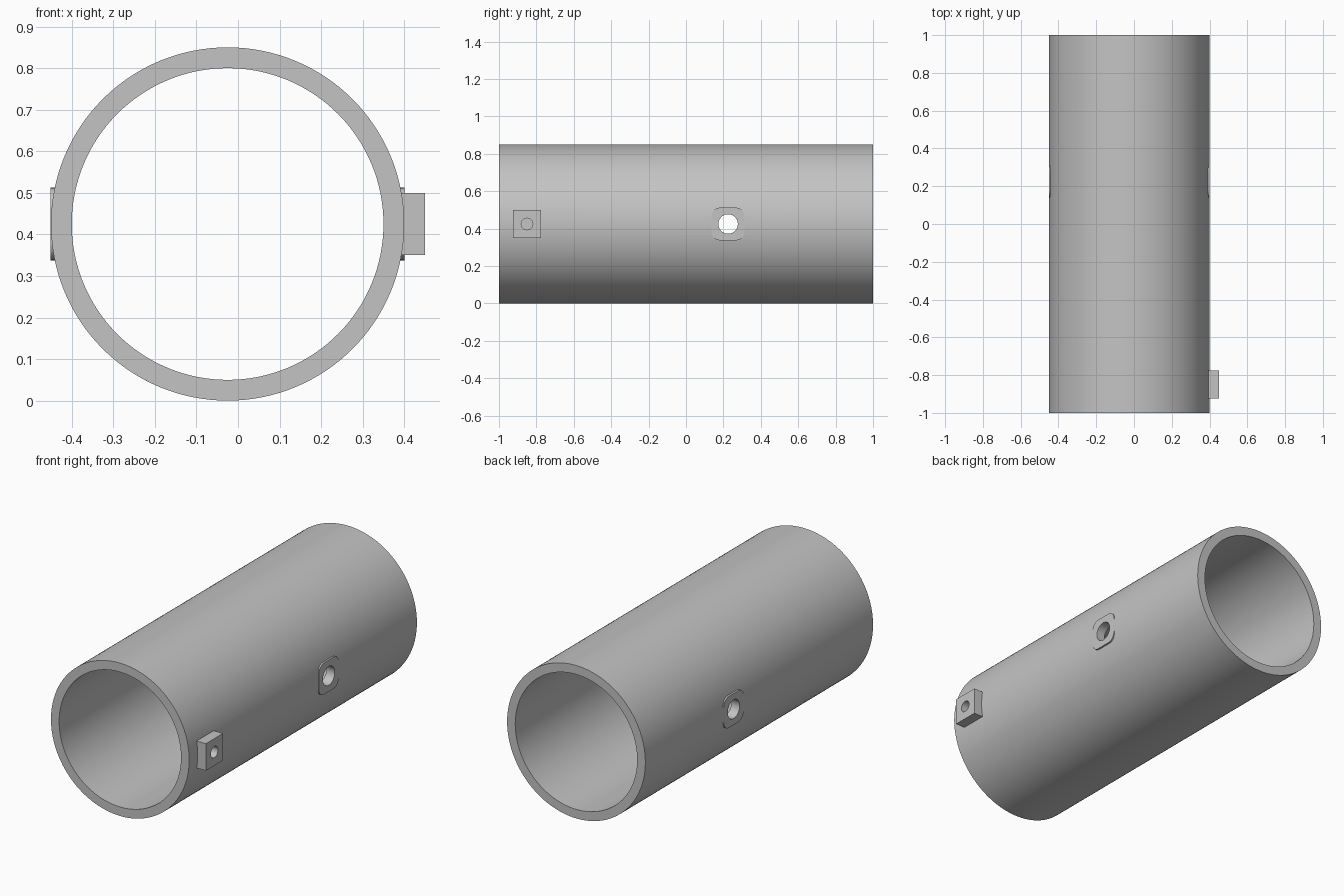
import bpy, bmesh, math
from mathutils import Matrix, Vector

if "Cube" in bpy.data.objects:
    bpy.data.objects.remove(bpy.data.objects["Cube"])

CX, CZ = -0.025, 0.425          # tube axis
OUTER, INNER = 0.425, 0.375
PAD_Y, LUG_Y = 0.225, -0.85

grey = bpy.data.materials.new("plain grey")
grey.use_nodes = True
colour = (0.55, 0.55, 0.55, 1)
grey.diffuse_color = colour
grey.node_tree.nodes["Principled BSDF"].inputs["Base Color"].default_value = colour


def finish(name, bm):
    bmesh.ops.recalc_face_normals(bm, faces=bm.faces[:])
    mesh = bpy.data.meshes.new(name)
    bm.to_mesh(mesh)
    bm.free()
    mesh.materials.append(grey)
    obj = bpy.data.objects.new(name, mesh)
    bpy.context.collection.objects.link(obj)
    return obj


def cylinder(name, radius, start, end, axis, segments):
    """Closed cylinder along x or y between two points on that axis."""
    start, end = Vector(start), Vector(end)
    turn = Matrix.Rotation(math.pi / 2, 4, "Y" if axis == "x" else "X")
    bm = bmesh.new()
    bmesh.ops.create_cone(bm, cap_ends=True, segments=segments, radius1=radius,
                          radius2=radius, depth=(end - start).length,
                          matrix=Matrix.Translation((start + end) / 2) @ turn)
    return finish(name, bm)


def block(name, low, high, corner=0.0):
    """Box with optional rounding of the edges that run along x."""
    low, high = Vector(low), Vector(high)
    bm = bmesh.new()
    bmesh.ops.create_cube(bm, size=1, matrix=Matrix.Translation((low + high) / 2)
                          @ Matrix.Diagonal((*(high - low), 1)))
    if corner:
        edges = [e for e in bm.edges if abs(e.verts[0].co.x - e.verts[1].co.x) > 0.001]
        bmesh.ops.bevel(bm, geom=edges, offset=corner, segments=8, profile=0.5,
                        affect="EDGES")
    return finish(name, bm)


def combine(target, tool, operation):
    """Apply a boolean and discard its tool object."""
    mod = target.modifiers.new(operation.title(), "BOOLEAN")
    mod.operation, mod.object, mod.solver = operation, tool, "EXACT"
    bpy.context.view_layer.objects.active = target
    bpy.ops.object.modifier_apply(modifier=mod.name)
    bpy.data.objects.remove(tool)


# Main tube, with the pads and lug blended into its solid outer form
tube = cylinder("tube", OUTER, (CX, -1, CZ), (CX, 1, CZ), "y", 128)
for side in (-1, 1):
    xs = sorted((CX + side * 0.39, CX + side * (OUTER + 0.0008)))
    pad = block("side_pad", (xs[0], PAD_Y - 0.0875, CZ - 0.0875),
                (xs[1], PAD_Y + 0.0875, CZ + 0.0875), 0.045)
    combine(tube, pad, "UNION")
lug = block("lug", (CX + 0.39, LUG_Y - 0.075, CZ - 0.075),
            (0.45, LUG_Y + 0.075, CZ + 0.075))
combine(tube, lug, "UNION")

# Open bore, cross holes through both pads, and the blind hole in the lug
bore = cylinder("bore_cutter", INNER, (CX, -1.1, CZ), (CX, 1.1, CZ), "y", 128)
combine(tube, bore, "DIFFERENCE")
cross = cylinder("cross_hole_cutter", 0.052, (-0.6, PAD_Y, CZ), (0.6, PAD_Y, CZ), "x", 48)
combine(tube, cross, "DIFFERENCE")
blind = cylinder("lug_hole_cutter", 0.031, (CX + OUTER, LUG_Y, CZ), (0.5, LUG_Y, CZ), "x", 32)
combine(tube, blind, "DIFFERENCE")

# Smooth walls with crisp rims
bpy.ops.object.select_all(action="DESELECT")
tube.select_set(True)
bpy.context.view_layer.objects.active = tube
bpy.ops.object.shade_smooth_by_angle(angle=math.radians(20))
